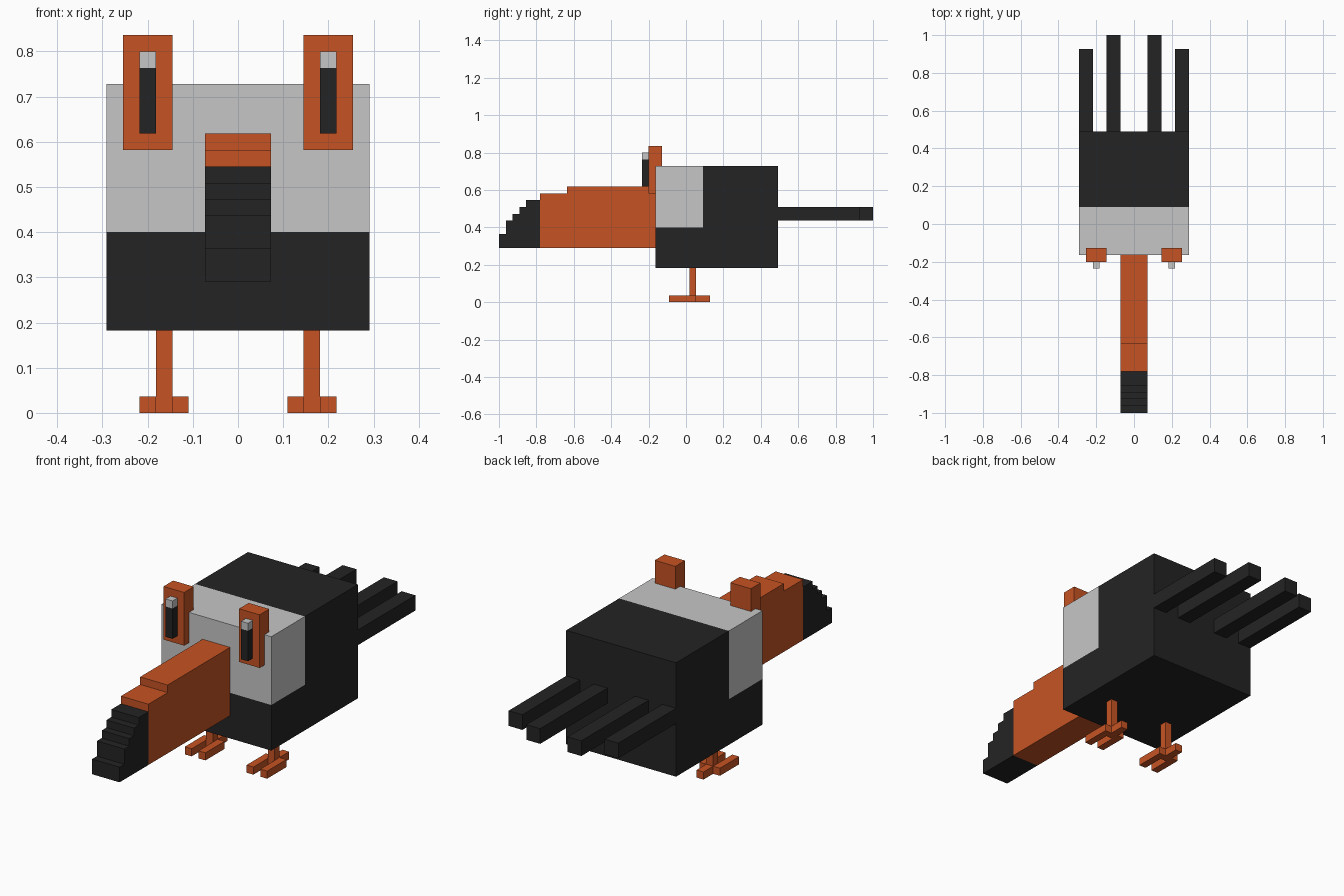
import bpy, bmesh
from mathutils import Vector

if "Cube" in bpy.data.objects:
    bpy.data.objects.remove(bpy.data.objects["Cube"], do_unlink=True)

U = 2 / 55  # one block; the model is 55 blocks long


def make_material(name, rgb):
    m = bpy.data.materials.new(name)
    m.use_nodes = True
    m.diffuse_color = (*rgb, 1)
    m.node_tree.nodes["Principled BSDF"].inputs["Base Color"].default_value = (*rgb, 1)
    return m


BLACK = make_material("black feathers", (0.0175, 0.0175, 0.0175))
ORANGE = make_material("orange", (0.565, 0.088, 0.0175))
WHITE = make_material("pale grey", (0.565, 0.565, 0.565))


def pos(x, y, z):
    """Block units to world: x from the centre, y from the beak tip, z from the floor."""
    return Vector((x * U, y * U - 1, z * U))


def finish(name, bm, *mats):
    bmesh.ops.recalc_face_normals(bm, faces=bm.faces)
    mesh = bpy.data.meshes.new(name)
    bm.to_mesh(mesh)
    bm.free()
    for m in mats:
        mesh.materials.append(m)
    ob = bpy.data.objects.new(name, mesh)
    bpy.context.collection.objects.link(ob)
    return ob


def prism(name, points, offset, mat):
    """Extrude a closed outline of block-unit points by a block-unit offset."""
    bm = bmesh.new()
    face = bm.faces.new([bm.verts.new(pos(*p)) for p in points])
    ext = bmesh.ops.extrude_face_region(bm, geom=[face])
    moved = [v for v in ext["geom"] if isinstance(v, bmesh.types.BMVert)]
    bmesh.ops.translate(bm, verts=moved, vec=Vector(offset) * U)
    if not any(f == face for f in bm.faces):
        bmesh.ops.holes_fill(bm, edges=bm.edges)
    return finish(name, bm, mat)


def box(name, xs, ys, zs, mat):
    (x0, x1), (y0, y1), (z0, z1) = sorted(xs), ys, zs
    outline = [(x0, y0, z0), (x1, y0, z0), (x1, y1, z0), (x0, y1, z0)]
    return prism(name, outline, (0, 0, z1 - z0), mat)


# Body: one block, cut so the upper front is a pale bib
bm = bmesh.new()
bmesh.ops.create_cube(bm, size=1)
for v in bm.verts:
    v.co = pos(v.co.x * 16, 32 + v.co.y * 18, 12.5 + v.co.z * 15)
bib = pos(0, 30, 11)
for normal in ((0, 1, 0), (0, 0, 1)):
    bmesh.ops.bisect_plane(bm, geom=bm.verts[:] + bm.edges[:] + bm.faces[:],
                           plane_co=bib, plane_no=normal)
for f in bm.faces:
    c = f.calc_center_median()
    f.material_index = int(c.y < bib.y and c.z > bib.z)
finish("body", bm, BLACK, WHITE)

# Beak: stepped side profiles extruded across the width
beak = [(23, 8), (23, 17), (10, 17), (10, 16), (6, 16), (6, 8)]
tip = [(6, 8), (6, 15), (4, 15), (4, 14), (3, 14), (3, 13),
       (2, 13), (2, 12), (1, 12), (1, 10), (0, 10), (0, 8)]
prism("beak", [(-2, y, z) for y, z in beak], (4, 0, 0), ORANGE)
prism("beak_tip", [(-2, y, z) for y, z in tip], (4, 0, 0), BLACK)

# Foot outline: two front toes, a crossbar and one back toe
foot = [(3, 25), (4, 25), (4, 28), (5, 28), (5, 25), (6, 25),
        (6, 29), (5, 29), (5, 31), (4, 31), (4, 29), (3, 29)]

for side, s in (("left", 1), ("right", -1)):
    # Eyes: orange block, dark pupil and pale glint
    box(f"{side}_eye_surround", (4 * s, 7 * s), (22, 24), (16, 23), ORANGE)
    box(f"{side}_pupil", (5 * s, 6 * s), (21, 22), (17, 21), BLACK)
    box(f"{side}_eye_glint", (5 * s, 6 * s), (21, 22), (21, 22), WHITE)
    # Legs and feet
    box(f"{side}_leg", (4 * s, 5 * s), (28, 29), (1, 5), ORANGE)
    prism(f"{side}_foot", [(x * s, y, 0) for x, y in foot], (0, 0, 1), ORANGE)
    # Tail feathers
    box(f"{side}_inner_tail_feather", (2 * s, 4 * s), (41, 55), (12, 14), BLACK)
    box(f"{side}_outer_tail_feather", (6 * s, 8 * s), (41, 53), (12, 14), BLACK)
